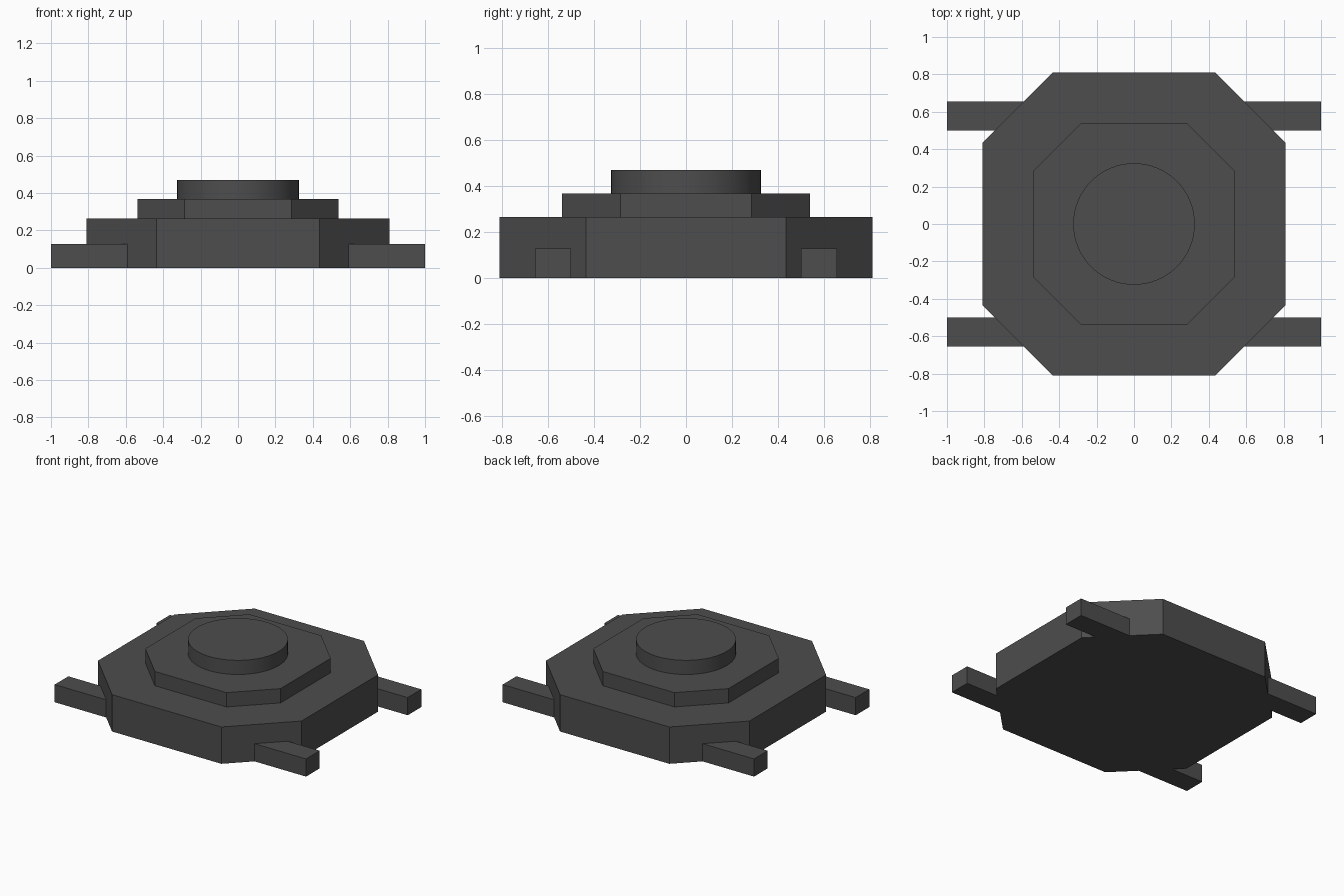
import bpy
import bmesh
import math

cube = bpy.data.objects.get("Cube")
if cube:
    bpy.data.objects.remove(cube, do_unlink=True)

# Single dark grey material
grey = bpy.data.materials.new("dark grey")
grey.use_nodes = True
colour = (0.075, 0.075, 0.075, 1.0)
grey.diffuse_color = colour
grey.node_tree.nodes["Principled BSDF"].inputs["Base Color"].default_value = colour


def prism(name, outline, z0, z1):
    """Extrude a flat outline from z0 up to z1."""
    bm = bmesh.new()
    base = bm.faces.new([bm.verts.new((x, y, z0)) for x, y in outline])
    top = bmesh.ops.extrude_face_region(bm, geom=[base], use_keep_orig=True)
    verts = [g for g in top["geom"] if isinstance(g, bmesh.types.BMVert)]
    bmesh.ops.translate(bm, verts=verts, vec=(0, 0, z1 - z0))
    bmesh.ops.recalc_face_normals(bm, faces=bm.faces)
    mesh = bpy.data.meshes.new(name)
    bm.to_mesh(mesh)
    bm.free()
    mesh.materials.append(grey)
    obj = bpy.data.objects.new(name, mesh)
    bpy.context.collection.objects.link(obj)
    return obj


def chamfered_square(half, flat):
    """Square of the given half width whose straight sides end at +-flat."""
    return [(half, -flat), (half, flat), (flat, half), (-flat, half),
            (-half, flat), (-half, -flat), (-flat, -half), (flat, -half)]


# Housing and raised step
HALF, FLAT = 0.81, 0.435
prism("housing", chamfered_square(HALF, FLAT), 0.0, 0.265)
prism("raised_step", chamfered_square(0.538, 0.285), 0.265, 0.368)

# Round push button
circle = [(0.325 * math.cos(math.tau * i / 64), 0.325 * math.sin(math.tau * i / 64))
          for i in range(64)]
button = prism("button", circle, 0.368, 0.47)
bpy.context.view_layer.objects.active = button
button.select_set(True)
bpy.ops.object.shade_smooth_by_angle(angle=math.radians(30))
button.select_set(False)

# Four terminals, cut to meet the housing's chamfered corners
Y0, Y1 = 0.50, 0.655
chamfer = HALF + FLAT
for sx, side in ((1, "left"), (-1, "right")):
    for sy, end in ((-1, "front"), (1, "back")):
        outline = [(chamfer - Y0, Y0), (1.0, Y0), (1.0, Y1), (chamfer - Y1, Y1)]
        prism(f"{end}_{side}_terminal", [(sx * x, sy * y) for x, y in outline], 0.0, 0.127)
